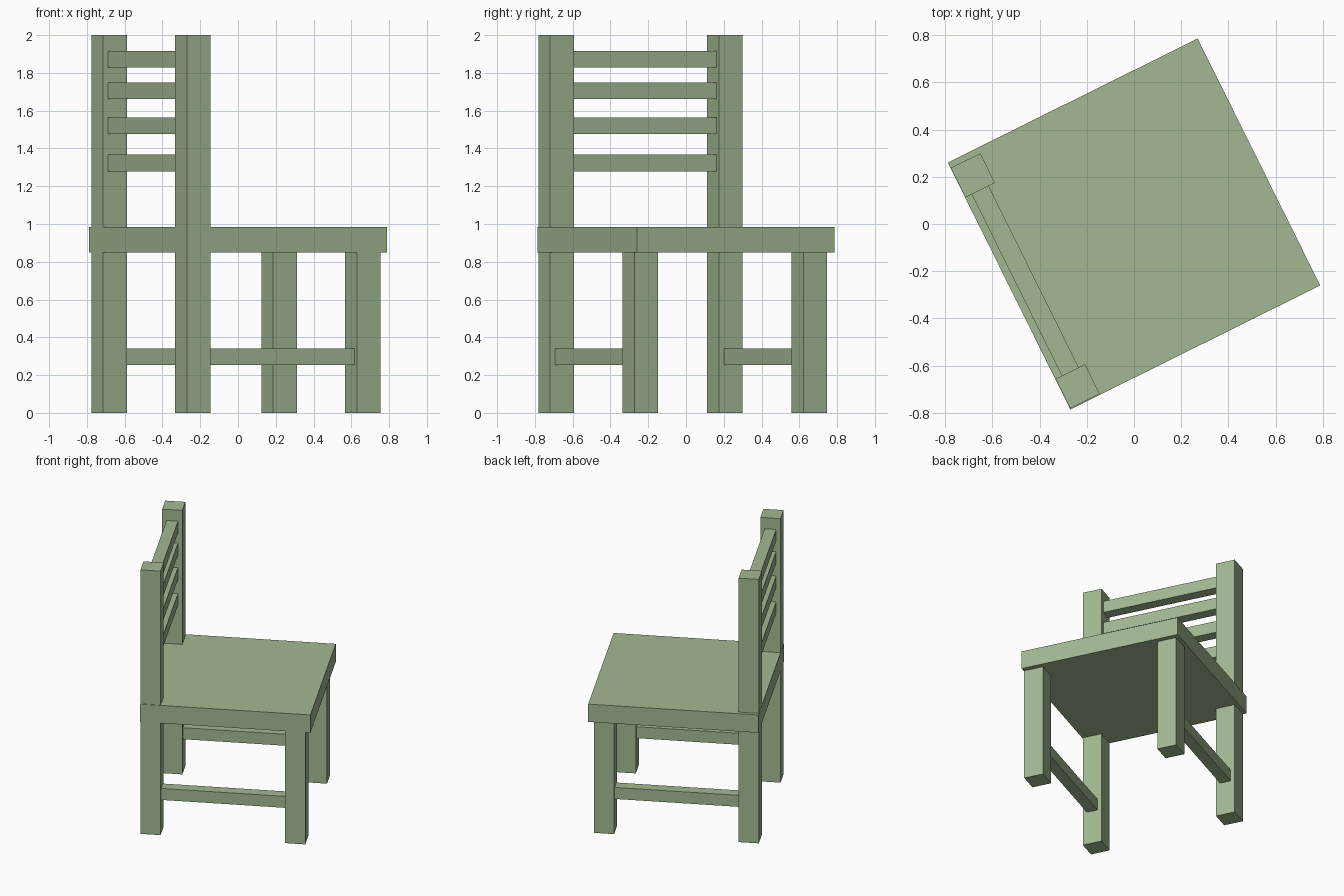
import bpy
from math import radians
from mathutils import Matrix

if "Cube" in bpy.data.objects:
    bpy.data.objects.remove(bpy.data.objects["Cube"])

ROT = Matrix.Rotation(radians(26.4), 4, 'Z')  # whole chair is turned about z

mat = bpy.data.materials.new("green_paint")
mat.diffuse_color = (0.36, 0.48, 0.29, 1)
mat.use_nodes = True
mat.node_tree.nodes["Principled BSDF"].inputs["Base Color"].default_value = mat.diffuse_color


def box(name, u, v, z):
    """Box from (min, max) ranges in the chair's own axes."""
    bpy.ops.mesh.primitive_cube_add(size=1)
    ob = bpy.context.object
    ob.name = name
    mid = [(a + b) / 2 for a, b in (u, v, z)]
    dim = [b - a for a, b in (u, v, z)]
    ob.data.transform(ROT @ Matrix.Translation(mid) @ Matrix.Diagonal((*dim, 1)))
    ob.data.materials.append(mat)
    return ob


def around(c, half):
    return (c - half, c + half)


BACK, FRONT = -0.52, 0.485
SIDES = {"right": -0.51, "left": 0.488}
POST = 0.07   # half width of a post
RAIL = 0.04   # half thickness of a rail

# Seat
box("seat", (-0.591, 0.591), (-0.584, 0.584), (0.85, 0.985))

# Legs and side rails
for side, v in SIDES.items():
    box(f"back_post_{side}", around(BACK, POST), around(v, POST), (0, 2))
    box(f"front_leg_{side}", around(FRONT, POST), around(v, POST), (0, 0.85))
    box(f"side_rail_{side}", (BACK + POST, FRONT - POST), around(v, RAIL), (0.253, 0.34))

# Backrest slats
span = (SIDES["right"] + POST, SIDES["left"] - POST)
for i, z in enumerate((1.323, 1.52, 1.705, 1.872)):
    box(f"back_slat_{i + 1}", around(BACK, RAIL), span, around(z, 0.044))
